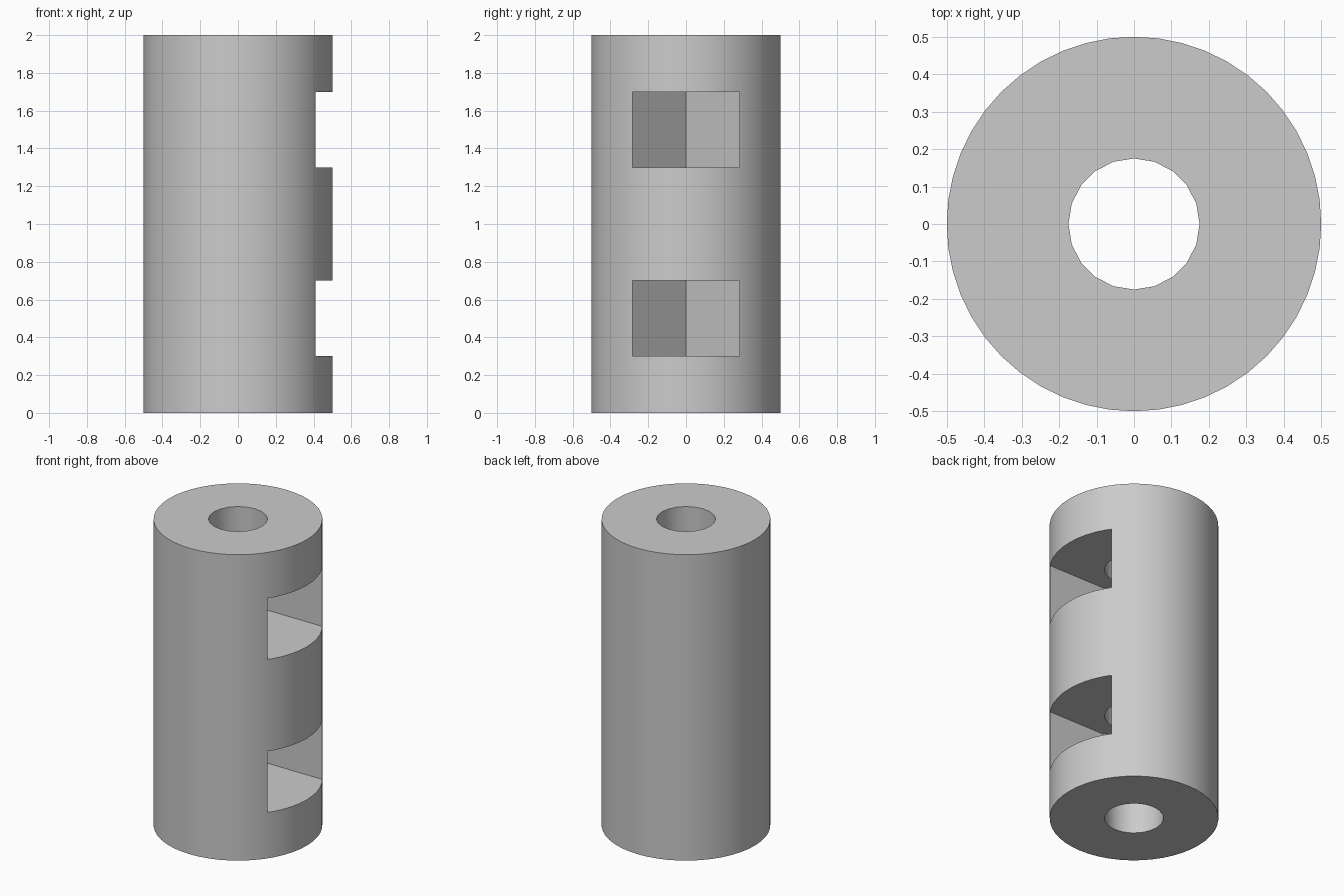
import bpy
import math

cube = bpy.data.objects.get("Cube")
if cube:
    bpy.data.objects.remove(cube)

grey = bpy.data.materials.new("plain grey")
grey.use_nodes = True
colour = (0.6, 0.6, 0.6, 1)
grey.diffuse_color = colour
grey.node_tree.nodes["Principled BSDF"].inputs["Base Color"].default_value = colour


def cylinder(name, sides, radius, depth):
    bpy.ops.mesh.primitive_cylinder_add(vertices=sides, radius=radius, depth=depth, location=(0, 0, 1))
    obj = bpy.context.object
    obj.name = name
    obj.data.materials.append(grey)
    return obj


def prism(name, outline, low, high):
    """Extrude a plan outline between two heights."""
    n = len(outline)
    verts = [(x, y, z) for z in (low, high) for x, y in outline]
    faces = [tuple(reversed(range(n))), tuple(range(n, 2 * n))]
    faces += [(i, (i + 1) % n, n + (i + 1) % n, n + i) for i in range(n)]
    mesh = bpy.data.meshes.new(name)
    mesh.from_pydata(verts, [], faces)
    mesh.materials.append(grey)
    obj = bpy.data.objects.new(name, mesh)
    bpy.context.collection.objects.link(obj)
    return obj


# Body, centre bore and two side slots with a V-shaped back
body = cylinder("slotted_cylinder", 48, 0.5, 2)
half = 0.4 / math.sqrt(2)
slot = [(-half, 0), (0, -half), (0.8, -half), (0.8, half), (0, half)]
cutters = [cylinder("bore_cutter", 20, 0.175, 2.4)]
for level, middle in (("lower", 0.5), ("upper", 1.5)):
    cutters.append(prism(level + "_slot_cutter", slot, middle - 0.2, middle + 0.2))

bpy.ops.object.select_all(action="DESELECT")
body.select_set(True)
bpy.context.view_layer.objects.active = body
for cutter in cutters:
    cut = body.modifiers.new(cutter.name, "BOOLEAN")
    cut.operation = "DIFFERENCE"
    cut.solver = "EXACT"
    cut.object = cutter
    bpy.ops.object.modifier_apply(modifier=cut.name)
for cutter in cutters:
    bpy.data.objects.remove(cutter)

bpy.ops.object.shade_smooth_by_angle(angle=math.radians(30))
